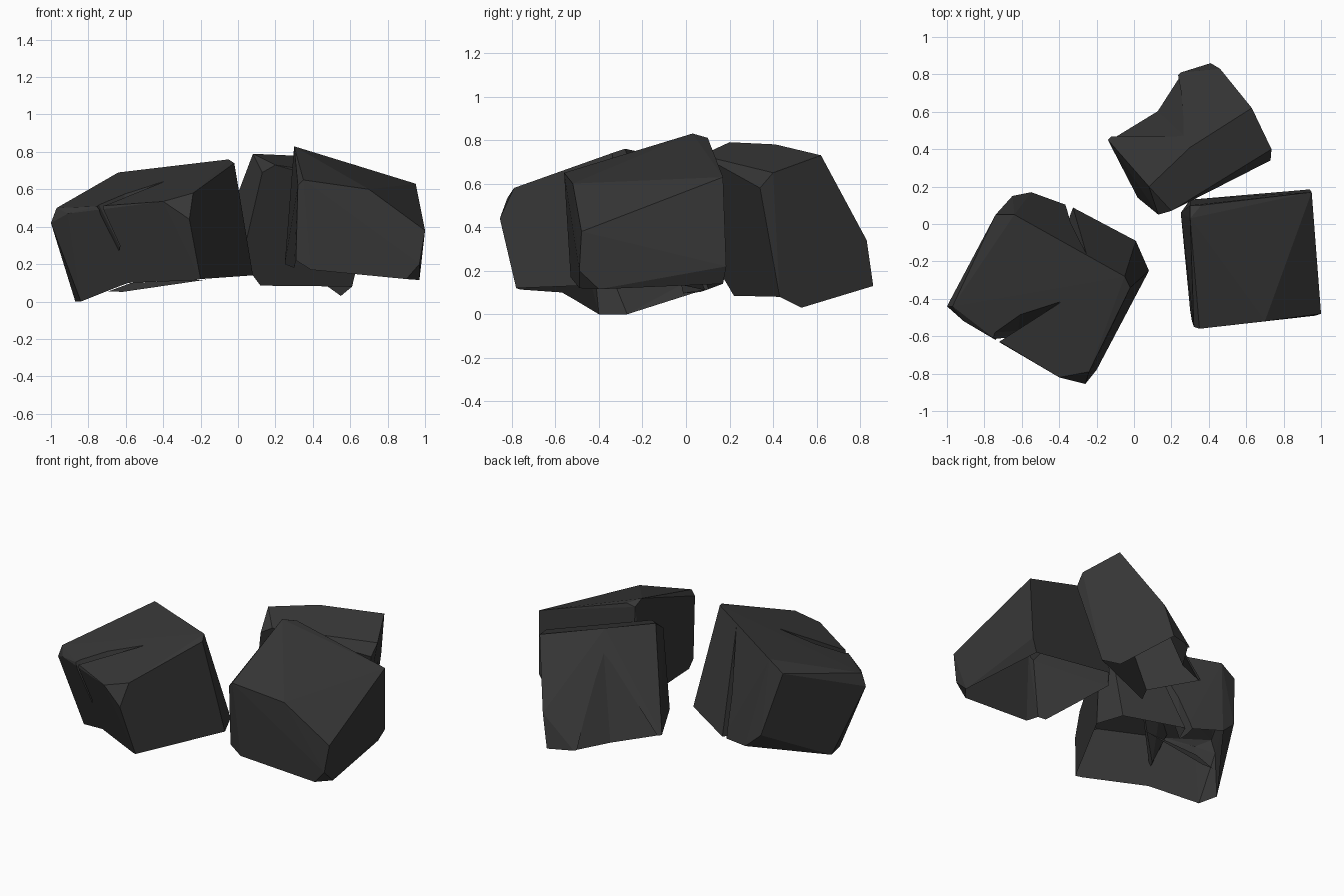
import bpy, bmesh, math

mat = bpy.data.materials.new("charcoal_black")
mat.diffuse_color = (0.038, 0.038, 0.038, 1)


def hull(name, pts):
    """Faceted solid wrapped around a few corner points."""
    bm = bmesh.new()
    for p in pts:
        bm.verts.new(p)
    res = bmesh.ops.convex_hull(bm, input=bm.verts)
    junk = {g for g in res["geom_interior"] + res["geom_unused"]
            if isinstance(g, bmesh.types.BMVert)}
    bmesh.ops.delete(bm, geom=list(junk), context='VERTS')
    bmesh.ops.dissolve_limit(bm, angle_limit=math.radians(2),
                             verts=bm.verts, edges=bm.edges)
    bmesh.ops.recalc_face_normals(bm, faces=bm.faces)
    me = bpy.data.meshes.new(name)
    bm.to_mesh(me)
    bm.free()
    me.materials.append(mat)
    ob = bpy.data.objects.new(name, me)
    bpy.context.collection.objects.link(ob)
    return ob


def carve(ob, pts):
    """Cut a wedge-shaped crack out of a chunk."""
    cutter = hull("crack_cutter", pts)
    cutter.hide_render = True
    mod = ob.modifiers.new("crack", 'BOOLEAN')
    mod.operation = 'DIFFERENCE'
    mod.solver = 'EXACT'
    mod.object = cutter
    bpy.context.view_layer.objects.active = ob
    bpy.ops.object.modifier_apply(modifier=mod.name)
    bpy.data.objects.remove(cutter)


def open_bottom(ob):
    """The chunks are hollow shells: remove the faces that point down."""
    bm = bmesh.new()
    bm.from_mesh(ob.data)
    bm.normal_update()
    down = [f for f in bm.faces
            if f.normal.z < -0.6 and f.calc_center_median().z < 0.3]
    bmesh.ops.delete(bm, geom=down, context='FACES')
    bm.to_mesh(ob.data)
    bm.free()


# Left chunk: largest, with a crack in the top and a groove in the back
left = hull("left_chunk", [
    (-0.05, -0.28, 0.76), (-0.02, -0.34, 0.74), (-0.74, 0.05, 0.62), (-0.64, 0.05, 0.69),
    (-0.97, -0.44, 0.50), (-1.0, -0.44, 0.42), (-0.91, -0.52, 0.47), (-0.75, -0.61, 0.51),
    (-0.81, -0.57, 0.50), (-0.40, -0.82, 0.535), (-0.24, -0.79, 0.58), (-0.26, -0.855, 0.44),
    (-0.20, -0.78, 0.12), (-0.58, -0.57, 0.10), (-0.84, -0.40, 0.0), (-0.87, -0.27, 0.0),
    (0.08, -0.25, 0.14), (0.01, -0.09, 0.15), (-0.33, 0.09, 0.11),
    (-0.55, 0.17, 0.14), (-0.65, 0.15, 0.23)])
carve(left, [
    (-0.37, -0.40, 0.68), (-0.60, -0.435, 0.75), (-0.86, -0.59, 0.75),
    (-0.82, -0.645, 0.75), (-0.62, -0.57, 0.27), (-0.65, -0.63, 0.27)])
carve(left, [
    (-0.24, -0.18, 0.80), (-0.38, 0.01, 0.0), (-0.38, 0.16, 0.0),
    (-0.33, 0.16, 0.0), (-0.22, 0.0, 0.80), (-0.29, 0.0, 0.80)])
# raised lower rim along the front
carve(left, [
    (-0.05, -0.95, 0.12), (-0.59, -0.70, 0.10), (-0.57, -0.10, 0.10), (0.15, -0.10, 0.13),
    (-0.84, -0.52, 0.0), (-0.84, -0.10, 0.0), (-0.84, -0.52, -0.1), (-0.84, -0.10, -0.1),
    (-0.05, -0.95, -0.1), (0.15, -0.10, -0.1)])
open_bottom(left)

# Right chunk: nearly square block with a tilted top
right = hull("right_chunk", [
    (0.30, 0.03, 0.83), (0.30, 0.10, 0.80), (0.36, 0.10, 0.81), (0.56, 0.12, 0.74),
    (0.95, 0.17, 0.63), (0.35, -0.56, 0.65), (0.32, -0.55, 0.62), (0.70, -0.52, 0.60),
    (0.79, -0.51, 0.48), (1.0, -0.48, 0.38), (0.97, -0.49, 0.20), (0.97, -0.40, 0.115),
    (0.90, -0.49, 0.12), (0.39, -0.53, 0.17), (0.31, -0.52, 0.22), (0.30, -0.46, 0.18),
    (0.25, 0.06, 0.20), (0.30, 0.13, 0.24), (0.94, 0.185, 0.22), (0.90, 0.17, 0.14)])
open_bottom(right)

# Back chunk: leaning block with a shallow fold in its back slope
back = hull("back_chunk", [
    (0.08, 0.20, 0.79), (0.13, 0.05, 0.69), (0.20, 0.07, 0.73), (0.30, 0.41, 0.78),
    (0.63, 0.62, 0.73), (0.73, 0.34, 0.58), (0.735, 0.40, 0.65), (0.46, 0.83, 0.34),
    (0.41, 0.86, 0.13), (0.25, 0.81, 0.14), (-0.14, 0.45, 0.21), (0.02, 0.14, 0.22),
    (0.12, 0.22, 0.085), (0.55, 0.53, 0.03), (0.61, 0.43, 0.08)])
carve(back, [
    (-0.15, 0.45, 0.17), (0.25, 0.82, 0.10), (0.12, 0.61, 0.12),
    (0.27, 0.47, 0.66), (-0.1, 0.80, 0.25)])
open_bottom(back)
